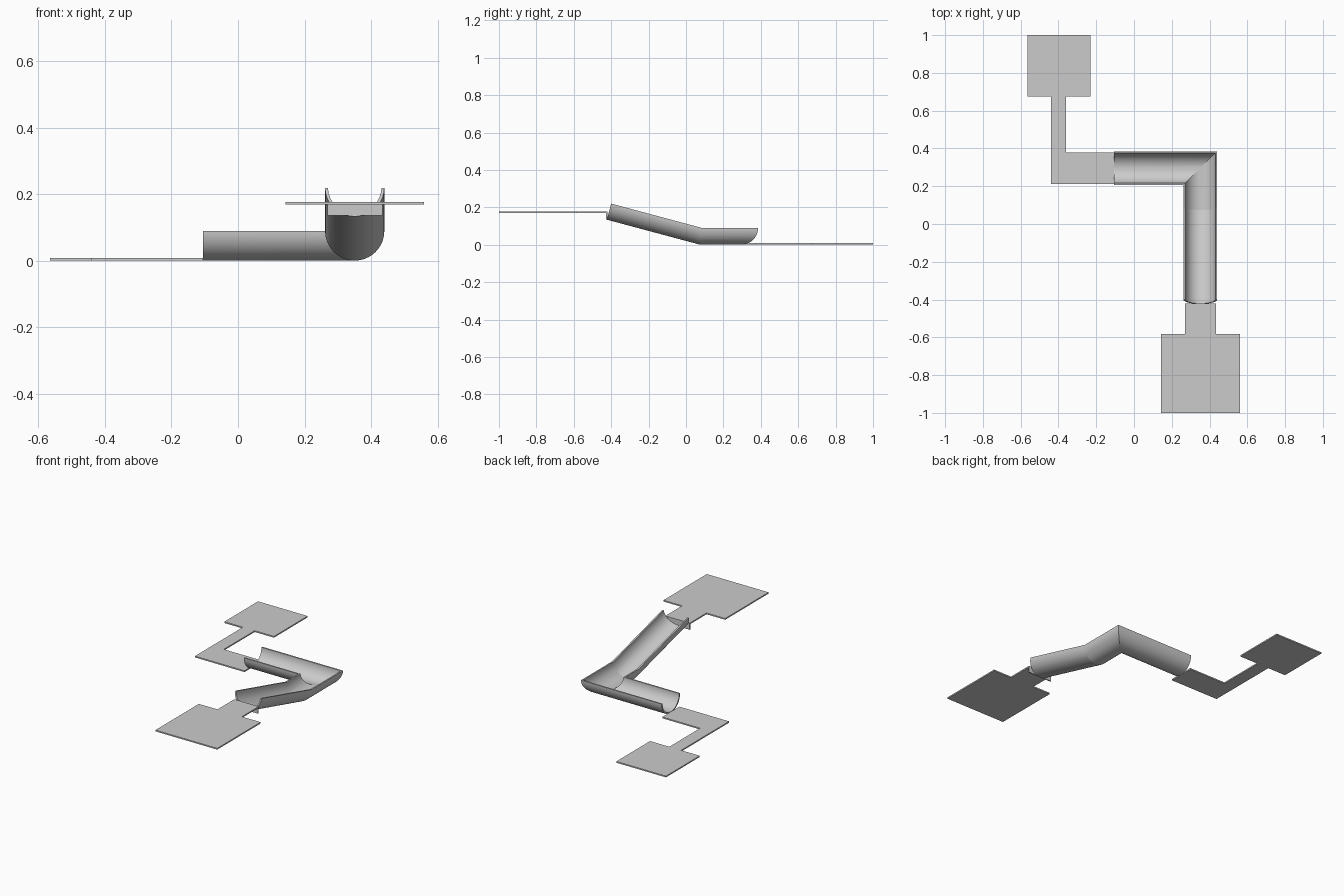
import bpy, bmesh
from math import sin, cos, tan, pi, radians
from mathutils import Vector

if "Cube" in bpy.data.objects:
    bpy.data.objects.remove(bpy.data.objects["Cube"])


def new_object(name, bm):
    bmesh.ops.recalc_face_normals(bm, faces=bm.faces)
    mesh = bpy.data.meshes.new(name)
    bm.to_mesh(mesh)
    bm.free()
    ob = bpy.data.objects.new(name, mesh)
    bpy.context.collection.objects.link(ob)
    return ob


def plate(name, outline, z, thickness):
    """Flat plate extruded upward from a plan outline."""
    bm = bmesh.new()
    face = bm.faces.new([bm.verts.new((x, y, z)) for x, y in outline])
    top = bmesh.ops.extrude_face_region(bm, geom=[face])["geom"]
    bmesh.ops.translate(bm, vec=(0, 0, thickness),
                        verts=[g for g in top if isinstance(g, bmesh.types.BMVert)])
    return new_object(name, bm)


# Half-pipe section: (sideways, vertical) offsets from the rim axis
R_OUT, R_IN, SEG = 0.089, 0.080, 32
arc = [(cos(pi * i / SEG), -sin(pi * i / SEG)) for i in range(SEG + 1)]
section = [(R_OUT * c, R_OUT * s) for c, s in arc] + \
          [(R_IN * c, R_IN * s) for c, s in reversed(arc)]

# Trough path stations with mitred joints: level arm, corner, kink, raised end
CX, CY, CZ, SLOPE = 0.351, 0.296, 0.090, radians(15)
KINK, RUN = 0.085, 0.485
stations = [
    lambda u, v: (-0.105, CY + u, CZ + v),
    lambda u, v: (CX + u, CY + u, CZ + v),
    lambda u, v: (CX + u, KINK + v * tan(SLOPE / 2), CZ + v),
    lambda u, v: (CX + u, KINK - RUN + v * sin(SLOPE),
                  CZ + RUN * tan(SLOPE) + v * cos(SLOPE)),
]
bm = bmesh.new()
rings = [[bm.verts.new(Vector(f(u, v))) for u, v in section] for f in stations]
n = len(section)
for a, b in zip(rings, rings[1:]):
    for i in range(n):
        j = (i + 1) % n
        bm.faces.new((a[i], a[j], b[j], b[i]))
# End caps as strips across the wall thickness
for ring in (rings[0], rings[-1]):
    for i in range(SEG):
        bm.faces.new((ring[i], ring[i + 1], ring[n - 2 - i], ring[n - 1 - i]))
trough = new_object("trough", bm)
bpy.context.view_layer.objects.active = trough
trough.select_set(True)
bpy.ops.object.shade_smooth_by_angle(angle=radians(10))

# Lower plate: L-shaped lead ending in a square pad
plate("lower_plate", [(-0.105, 0.213), (-0.105, 0.378), (-0.36, 0.378), (-0.36, 0.675),
                      (-0.23, 0.675), (-0.23, 1.0), (-0.565, 1.0), (-0.565, 0.675),
                      (-0.44, 0.675), (-0.44, 0.213)], 0.001, 0.008)

# Upper plate: short neck and larger pad
plate("upper_plate", [(0.269, -0.42), (0.434, -0.42), (0.434, -0.582), (0.56, -0.582),
                      (0.56, -1.0), (0.143, -1.0), (0.143, -0.582), (0.269, -0.582)],
      0.169, 0.008)

# Downturned lip where the upper plate meets the trough
plate("upper_lip", [(0.269, -0.427), (0.434, -0.427), (0.434, -0.42), (0.269, -0.42)],
      0.136, 0.041)
